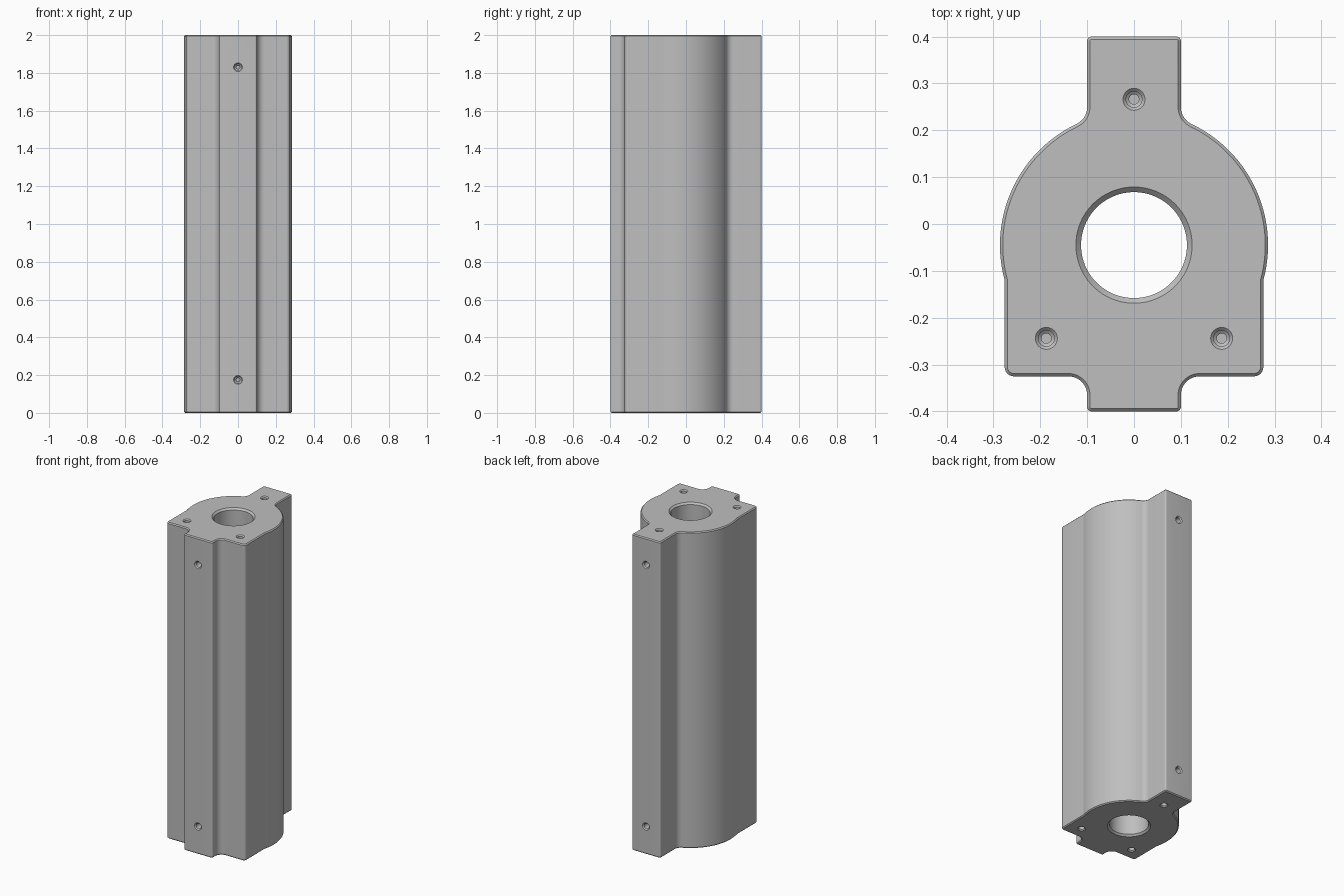
import bpy, bmesh, math
from mathutils import Matrix, Vector

if "Cube" in bpy.data.objects:
    bpy.data.objects.remove(bpy.data.objects["Cube"])

HEIGHT = 2.0
CHAMFER = 0.006
BORE_Y = -0.045
BODY_R = 0.286
FILLET = 0.04

metal = bpy.data.materials.new("grey_metal")
metal.diffuse_color = (0.52, 0.52, 0.52, 1.0)
metal.use_nodes = True
metal.node_tree.nodes["Principled BSDF"].inputs["Base Color"].default_value = metal.diffuse_color


def arc(cx, cy, r, a0, a1, n):
    pts = []
    for i in range(n + 1):
        a = math.radians(a0 + (a1 - a0) * i / n)
        pts.append((cx + r * math.cos(a), cy + r * math.sin(a)))
    return pts


def outline(d):
    """Closed cross-section, inset by d."""
    side = 0.276
    fy = BORE_Y + math.sqrt((BODY_R + FILLET) ** 2 - (0.1 + FILLET) ** 2)
    end = math.degrees(math.atan2(fy - BORE_Y, 0.1 + FILLET))
    start = -math.degrees(math.acos((side - d) / (BODY_R - d)))
    half = arc(0.09, -0.39, 0.01 - d, -90, 0, 8)                    # bottom tab corner
    half += arc(0.14, -0.365, FILLET + d, 180, 90, 12)              # bottom tab fillet
    half += arc(side - 0.02, -0.305, 0.02 - d, -90, 0, 8)           # base corner
    half += arc(0, BORE_Y, BODY_R - d, start, end, 40)              # round body
    half += arc(0.14, fy, FILLET + d, end + 180, 180, 12)[1:]       # top tab fillet
    half += arc(0.09, 0.39, 0.01 - d, 0, 90, 8)                     # top tab corner
    return half + [(-x, y) for x, y in reversed(half)]


def loft(bm, rings):
    """Skin closed rings of points and cap both ends."""
    loops = [[bm.verts.new(p) for p in ring] for ring in rings]
    n = len(loops[0])
    for a, b in zip(loops, loops[1:]):
        for i in range(n):
            j = (i + 1) % n
            bm.faces.new((a[i], a[j], b[j], b[i]))
    bm.faces.new(list(reversed(loops[0])))
    bm.faces.new(loops[-1])


def revolve(bm, profile, matrix, n=32):
    """Solid of revolution from (radius, height) pairs, bottom to top."""
    rings = []
    for r, h in profile:
        rings.append([matrix @ Vector((r * math.cos(2 * math.pi * i / n),
                                       r * math.sin(2 * math.pi * i / n), h))
                      for i in range(n)])
    loft(bm, rings)


def make_object(name, bm):
    bmesh.ops.recalc_face_normals(bm, faces=bm.faces)
    mesh = bpy.data.meshes.new(name)
    bm.to_mesh(mesh)
    bm.free()
    mesh.materials.append(metal)
    obj = bpy.data.objects.new(name, mesh)
    bpy.context.collection.objects.link(obj)
    return obj


# Main body with chamfered ends
bm = bmesh.new()
rings = []
for z, d in ((0, CHAMFER), (CHAMFER, 0), (HEIGHT - CHAMFER, 0), (HEIGHT, CHAMFER)):
    rings.append([(x, y, z) for x, y in outline(d)])
loft(bm, rings)
body = make_object("bearing_block", bm)

# Cutter: central bore with chamfered mouths
bm = bmesh.new()
bore = [(0.124, -0.05), (0.124, 0), (0.113, 0.011),
        (0.113, HEIGHT - 0.011), (0.124, HEIGHT), (0.124, HEIGHT + 0.05)]
revolve(bm, bore, Matrix.Translation((0, BORE_Y, 0)), 96)

# Cutter: stepped screw holes, local z points out of the surface
hole = [(0.0105, -0.11), (0.0105, -0.08), (0.017, -0.075),
        (0.017, -0.0065), (0.0235, 0), (0.0235, 0.03)]
for x, y in ((0, 0.266), (-0.187, -0.244), (0.187, -0.244)):
    revolve(bm, hole, Matrix.Translation((x, y, HEIGHT)))
    revolve(bm, hole, Matrix.Translation((x, y, 0)) @ Matrix.Rotation(math.pi, 4, 'X'))
for z in (0.175, 1.83):
    revolve(bm, hole, Matrix.Translation((0, -0.4, z)) @ Matrix.Rotation(math.pi / 2, 4, 'X'))
    revolve(bm, hole, Matrix.Translation((0, 0.4, z)) @ Matrix.Rotation(-math.pi / 2, 4, 'X'))
cutter = make_object("hole_cutter", bm)
cutter.hide_render = True

# Cut all holes
mod = body.modifiers.new("holes", 'BOOLEAN')
mod.operation = 'DIFFERENCE'
mod.solver = 'EXACT'
mod.object = cutter
bpy.ops.object.select_all(action='DESELECT')
body.select_set(True)
bpy.context.view_layer.objects.active = body
bpy.ops.object.modifier_apply(modifier=mod.name)
bpy.data.objects.remove(cutter, do_unlink=True)

# Smooth curved walls, sharp edges elsewhere
bpy.ops.object.shade_smooth_by_angle(angle=math.radians(14))
